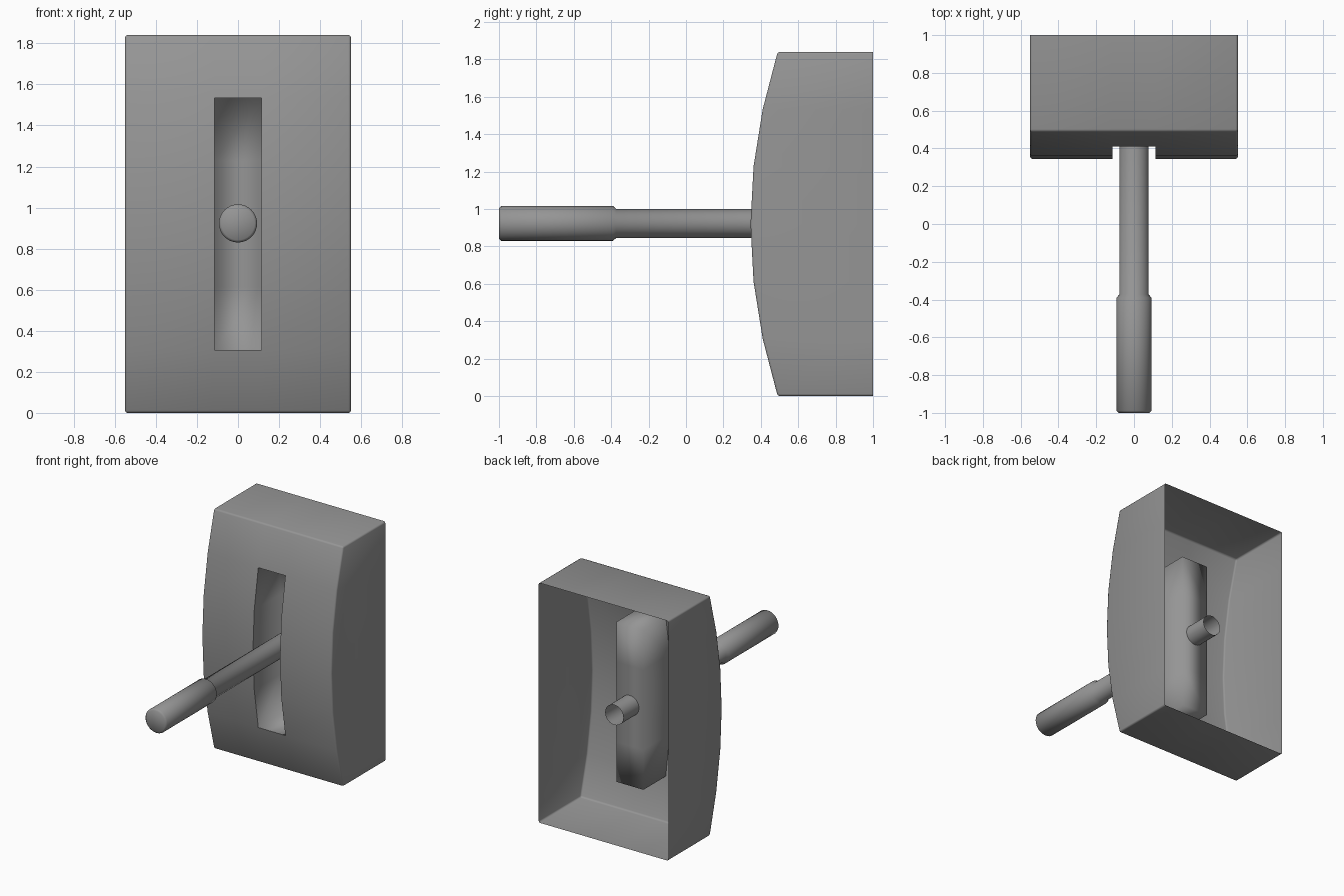
import bpy, bmesh, math

if "Cube" in bpy.data.objects:
    bpy.data.objects.remove(bpy.data.objects["Cube"])

grey = bpy.data.materials.new("plain grey")
grey.diffuse_color = (0.30, 0.30, 0.30, 1)
grey.use_nodes = True
grey.node_tree.nodes["Principled BSDF"].inputs["Base Color"].default_value = grey.diffuse_color

H, W, SLOT = 1.84, 0.55, 0.115
BACK, FLOOR = 1.0, 0.68
LEVER_Z = H / 2 + 0.003
ROWS = [H * i / 6 for i in range(7)]
FRONT = [0.49, 0.41, 0.361, 0.345, 0.361, 0.41, 0.49]   # bowed front depth per row
COLS = [-W, -SLOT, SLOT, W]


def finish(name, bm, flip=False):
    """Weld, orient and smooth a bmesh, then make it an object."""
    bmesh.ops.remove_doubles(bm, verts=bm.verts, dist=1e-5)
    bmesh.ops.recalc_face_normals(bm, faces=bm.faces)
    if flip:
        bmesh.ops.reverse_faces(bm, faces=bm.faces)
    for f in bm.faces:
        f.smooth = True
    me = bpy.data.meshes.new(name)
    bm.to_mesh(me)
    bm.free()
    me.materials.append(grey)
    ob = bpy.data.objects.new(name, me)
    bpy.context.collection.objects.link(ob)
    return ob


def quad(bm, *pts):
    bm.faces.new([bm.verts.new(p) for p in pts])


# Housing: bowed front with a slot, open at the back
bm = bmesh.new()
for i in range(6):
    z0, z1, y0, y1 = ROWS[i], ROWS[i + 1], FRONT[i], FRONT[i + 1]
    for c in range(3):
        if c == 1 and 1 <= i <= 4:
            continue                                   # slot opening
        a, b = COLS[c], COLS[c + 1]
        quad(bm, (a, y0, z0), (b, y0, z0), (b, y1, z1), (a, y1, z1))
    for x in (-W, W):
        quad(bm, (x, y0, z0), (x, BACK, z0), (x, BACK, z1), (x, y1, z1))
for z, y in ((0, FRONT[0]), (H, FRONT[-1])):
    for a, b in zip(COLS, COLS[1:]):
        quad(bm, (a, y, z), (b, y, z), (b, BACK, z), (a, BACK, z))
housing = finish("housing", bm)
bev = housing.modifiers.new("soft edges", 'BEVEL')
bev.width, bev.segments = 0.012, 2
bev.limit_method, bev.angle_limit = 'ANGLE', math.radians(40)

# Slot pocket: recessed box behind the slot
bm = bmesh.new()
for i in range(1, 5):
    z0, z1, y0, y1 = ROWS[i], ROWS[i + 1], FRONT[i], FRONT[i + 1]
    quad(bm, (-SLOT, FLOOR, z0), (SLOT, FLOOR, z0), (SLOT, FLOOR, z1), (-SLOT, FLOOR, z1))
    for x in (-SLOT, SLOT):
        quad(bm, (x, y0, z0), (x, FLOOR, z0), (x, FLOOR, z1), (x, y1, z1))
for i in (1, 5):
    z, y = ROWS[i], FRONT[i]
    quad(bm, (-SLOT, y, z), (SLOT, y, z), (SLOT, FLOOR, z), (-SLOT, FLOOR, z))
finish("slot_pocket", bm, flip=True)

# Lever: turned grip and shaft along y, open at the rear end
profile = [(0, -1), (0.081, -1), (0.093, -0.988), (0.093, -0.39),
           (0.077, -0.373), (0.077, 0.87)]
bm = bmesh.new()
vs = [bm.verts.new((r, y, LEVER_Z)) for r, y in profile]
es = [bm.edges.new(p) for p in zip(vs, vs[1:])]
bmesh.ops.spin(bm, geom=vs + es, cent=(0, 0, LEVER_Z), axis=(0, 1, 0),
               angle=math.tau, steps=32, use_duplicate=False)
lever = finish("lever", bm)
bpy.context.view_layer.objects.active = lever
lever.select_set(True)
bpy.ops.object.shade_smooth_by_angle(angle=math.radians(50))
